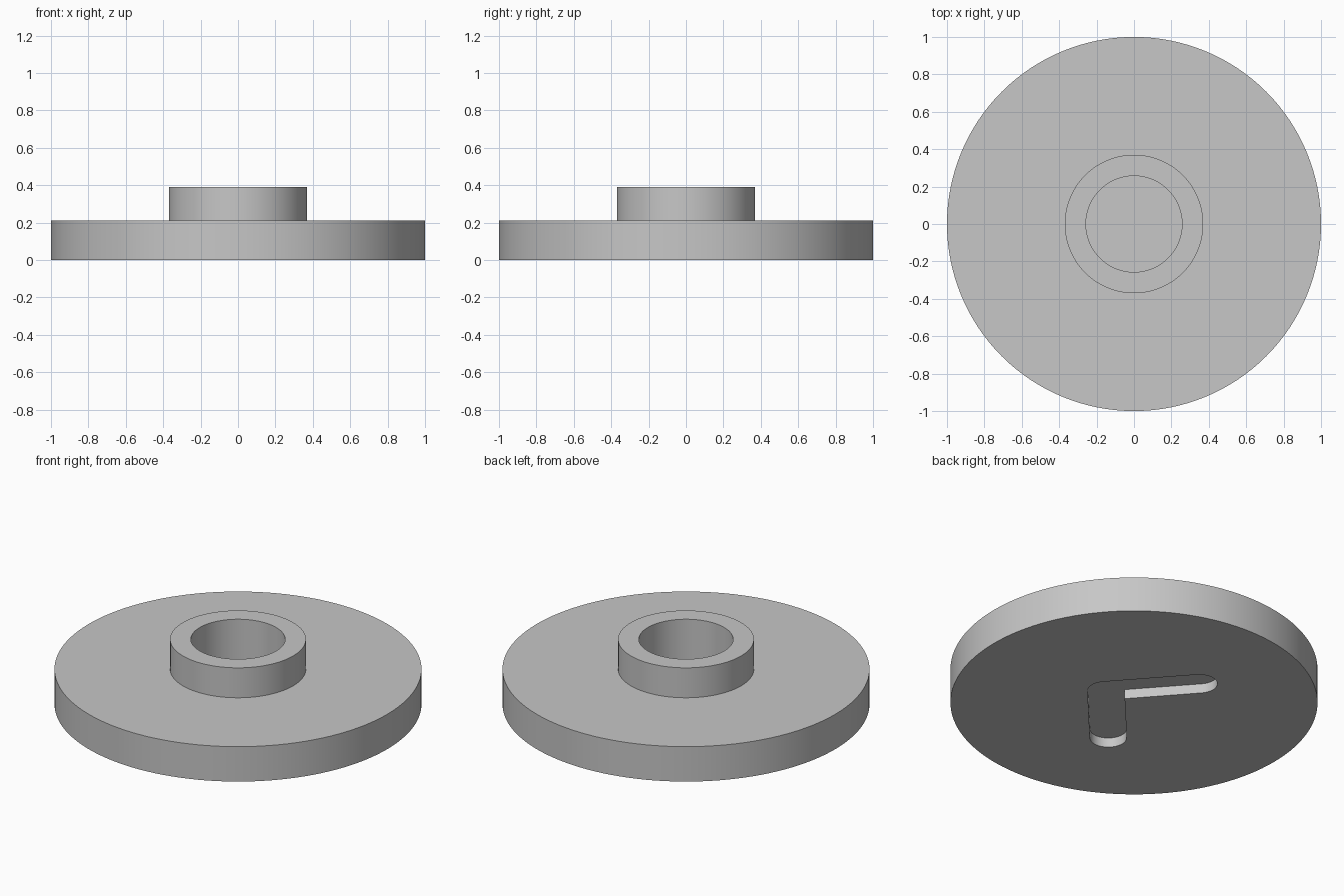
import bpy, bmesh
from math import sin, cos, pi, atan2

SEGMENTS = 128

cube = bpy.data.objects.get("Cube")
if cube:
    bpy.data.objects.remove(cube, do_unlink=True)

grey = bpy.data.materials.new("light grey")
grey.use_nodes = True
colour = (0.57, 0.57, 0.57, 1)
grey.diffuse_color = colour
grey.node_tree.nodes["Principled BSDF"].inputs["Base Color"].default_value = colour


def make_object(name, bm):
    bmesh.ops.recalc_face_normals(bm, faces=bm.faces)
    mesh = bpy.data.meshes.new(name)
    bm.to_mesh(mesh)
    bm.free()
    mesh.materials.append(grey)
    obj = bpy.data.objects.new(name, mesh)
    bpy.context.collection.objects.link(obj)
    return obj


def lathe(name, profile):
    """Turn a list of (radius, z) around z, closing both ends with flat caps."""
    bm = bmesh.new()
    rings = [[bm.verts.new((r * cos(2 * pi * i / SEGMENTS), r * sin(2 * pi * i / SEGMENTS), z))
              for i in range(SEGMENTS)] for r, z in profile]
    for a, b in zip(rings, rings[1:]):
        for i in range(SEGMENTS):
            j = (i + 1) % SEGMENTS
            bm.faces.new((a[i], a[j], b[j], b[i]))
    bm.faces.new(rings[0])
    bm.faces.new(rings[-1])
    return make_object(name, bm)


def arc(cx, cy, r, start, end, steps=16):
    return [(cx + r * cos(start + (end - start) * i / steps),
             cy + r * sin(start + (end - start) * i / steps)) for i in range(steps + 1)]


# Round plate with a raised collar and a blind hole
body = lathe("collared_disc", [(1, 0), (1, 0.21), (0.37, 0.21), (0.37, 0.39),
                               (0.257, 0.39), (0.257, 0.152)])

# Chevron recess in the underside: two rounded arms meeting at a corner
tip_x, end_x, end_y, r, depth = 0.2, -0.14, 0.385, 0.1, 0.057
h = atan2(end_y, tip_x - end_x)
side = pi / 2 - h
outline = [(tip_x - r / sin(h), 0)]
outline += arc(end_x, -end_y, r, -side - pi, -side)
outline += arc(tip_x, 0, r, -side, side)[1:-1]
outline += arc(end_x, end_y, r, side, side + pi)

# The tip arc shares its tangent points with the straight outer edges
bm = bmesh.new()
base = bm.faces.new([bm.verts.new((x, y, -0.1)) for x, y in outline])
extruded = bmesh.ops.extrude_face_region(bm, geom=[base])
top = [v for v in extruded["geom"] if isinstance(v, bmesh.types.BMVert)]
bmesh.ops.translate(bm, verts=top, vec=(0, 0, depth + 0.1))
cutter = make_object("recess_cutter", bm)
cutter.hide_render = True

cut = body.modifiers.new("recess", "BOOLEAN")
cut.operation = "DIFFERENCE"
cut.solver = "EXACT"
cut.object = cutter

bpy.ops.object.select_all(action="DESELECT")
body.select_set(True)
bpy.context.view_layer.objects.active = body
bpy.ops.object.modifier_apply(modifier=cut.name)
bpy.data.objects.remove(cutter, do_unlink=True)
bpy.ops.object.shade_smooth_by_angle()
